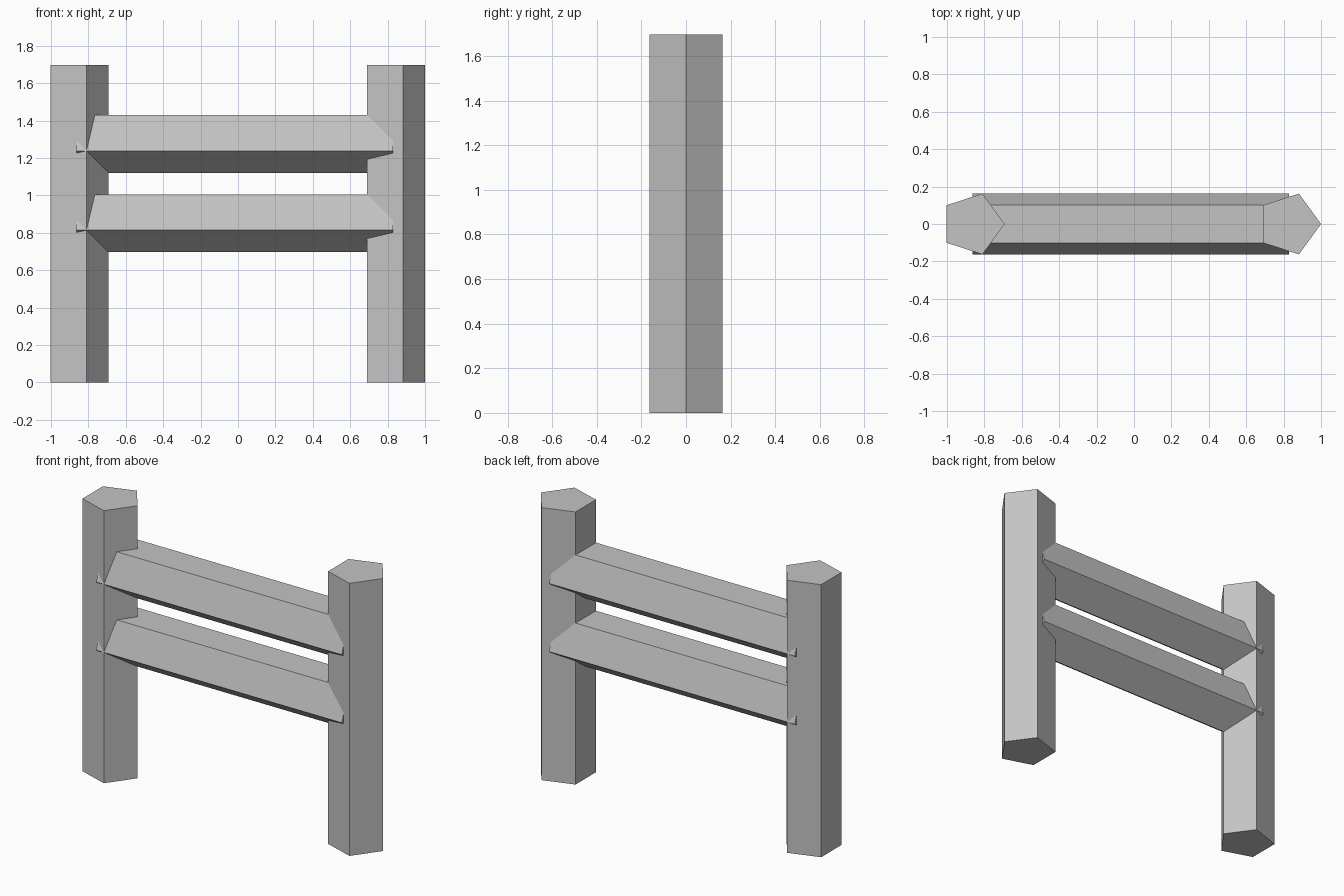
import bpy
import bmesh
from math import cos, sin, tau, pi
from mathutils import Vector

cube = bpy.data.objects.get("Cube")
if cube:
    bpy.data.objects.remove(cube, do_unlink=True)

RADIUS = 0.171
POST_X = (-0.863, 0.829)
POST_HEIGHT = 1.697
RAIL_Z = (0.867, 1.291)

grey = bpy.data.materials.new("plain grey")
grey.use_nodes = True
colour = (0.55, 0.55, 0.55, 1)
grey.diffuse_color = colour
grey.node_tree.nodes["Principled BSDF"].inputs["Base Color"].default_value = colour


def five_sided_beam(name, start, axis, length, u, v):
    """Flat-sided pentagonal beam along axis, with one corner pointing along u."""
    start, axis, u, v = (Vector(p) for p in (start, axis, u, v))
    bm = bmesh.new()
    ring = []
    for i in range(5):
        a = tau * i / 5
        ring.append(bm.verts.new(start + RADIUS * (cos(a) * u + sin(a) * v)))
    base = bm.faces.new(ring)
    top = bmesh.ops.extrude_face_region(bm, geom=[base], use_keep_orig=True)
    moved = [g for g in top["geom"] if isinstance(g, bmesh.types.BMVert)]
    bmesh.ops.translate(bm, verts=moved, vec=axis * length)
    bmesh.ops.recalc_face_normals(bm, faces=bm.faces[:])
    mesh = bpy.data.meshes.new(name)
    bm.to_mesh(mesh)
    bm.free()
    mesh.materials.append(grey)
    obj = bpy.data.objects.new(name, mesh)
    bpy.context.collection.objects.link(obj)
    return obj


# Upright posts, both with a corner towards +x
for side, x in zip(("right", "left"), POST_X):
    five_sided_beam(side + "_post", (x, 0, 0), (0, 0, 1), POST_HEIGHT, (1, 0, 0), (0, 1, 0))

# Cross rails between the post centres, flat side up and corner down
for level, z in zip(("lower", "upper"), RAIL_Z):
    five_sided_beam(level + "_rail", (POST_X[0], 0, z), (1, 0, 0),
                    POST_X[1] - POST_X[0], (0, 0, -1), (0, 1, 0))
